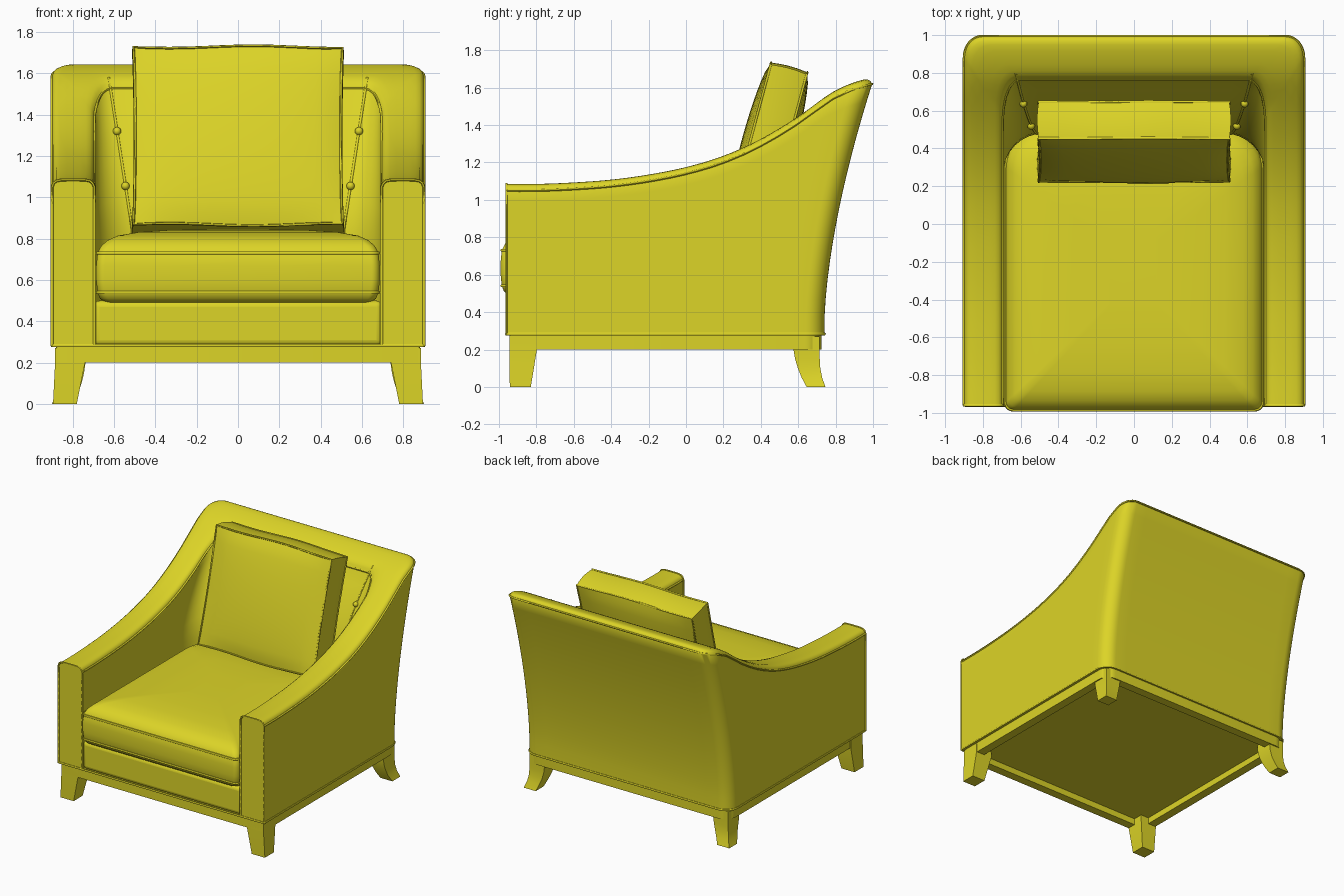
import bpy, bmesh, math
from mathutils import Vector, Matrix

if "Cube" in bpy.data.objects:
    bpy.data.objects.remove(bpy.data.objects["Cube"])

mat = bpy.data.materials.new("yellow_fabric")
mat.diffuse_color = (0.72, 0.66, 0.02, 1)
mat.use_nodes = True
mat.node_tree.nodes["Principled BSDF"].inputs["Base Color"].default_value = mat.diffuse_color


def finish(obj, angle=40, mirror=False):
    obj.data.materials.clear()
    obj.data.materials.append(mat)
    bpy.ops.object.select_all(action='DESELECT')
    obj.select_set(True)
    bpy.context.view_layer.objects.active = obj
    bpy.ops.object.shade_smooth_by_angle(angle=math.radians(angle))
    if mirror:
        m = obj.modifiers.new("mirror", 'MIRROR')
        m.use_clip = True
    return obj


def from_bmesh(name, bm, angle=40, mirror=False):
    bmesh.ops.recalc_face_normals(bm, faces=bm.faces)
    me = bpy.data.meshes.new(name)
    bm.to_mesh(me)
    bm.free()
    obj = bpy.data.objects.new(name, me)
    bpy.context.collection.objects.link(obj)
    return finish(obj, angle, mirror)


def loft(name, rings, cap_end=True, angle=40, mirror=False):
    """Skin closed rings of equal length; the first ring is always capped."""
    bm = bmesh.new()
    vs = [[bm.verts.new(p) for p in r] for r in rings]
    n = len(rings[0])
    for a, b in zip(vs, vs[1:]):
        for i in range(n):
            j = (i + 1) % n
            bm.faces.new((a[i], a[j], b[j], b[i]))
    bm.faces.new(vs[0])
    if cap_end:
        bm.faces.new(vs[-1])
    return from_bmesh(name, bm, angle, mirror)


def piping(name, pts, radius=0.007, closed=False, mirror=False):
    cu = bpy.data.curves.new(name, 'CURVE')
    cu.dimensions = '3D'
    cu.bevel_depth = radius
    cu.bevel_resolution = 1
    sp = cu.splines.new('POLY')
    sp.points.add(len(pts) - 1)
    for p, q in zip(sp.points, pts):
        p.co = (*q, 1)
    sp.use_cyclic_u = closed
    obj = bpy.data.objects.new(name, cu)
    bpy.context.collection.objects.link(obj)
    bpy.ops.object.select_all(action='DESELECT')
    obj.select_set(True)
    bpy.context.view_layer.objects.active = obj
    bpy.ops.object.convert(target='MESH')
    return finish(bpy.context.object, 60, mirror)


def outline(hx, y0, y1, rf, rb, z, seg=8):
    """Rectangle in plan with rounded front and back corners."""
    pts = []
    for cx, cy, r, a0 in ((hx - rb, y1 - rb, rb, 0), (rb - hx, y1 - rb, rb, 90),
                          (rf - hx, y0 + rf, rf, 180), (hx - rf, y0 + rf, rf, 270)):
        for i in range(seg + 1):
            a = math.radians(a0 + 90 * i / seg)
            pts.append(Vector((cx + r * math.cos(a), cy + r * math.sin(a), z)))
    return pts


# --- Arm and back shell: top height by depth, and the two leaning walls ---
TOP = [1.085, 1.085, 1.093, 1.108, 1.135, 1.175, 1.235, 1.325, 1.445, 1.585, 1.655]


def top(y):
    t = min(max((y + 1) / 0.2, 0), 9.9999)
    i = int(t)
    f = t - i
    a, b, c, d = (TOP[min(max(k, 0), 10)] for k in (i - 1, i, i + 1, i + 2))
    return b + f * (c - a + f * (2*a - 5*b + 4*c - d + f * (3*(b - c) + d - a))) / 2


N_ARM, N_ARC, N_BACK = 24, 8, 8
N = N_ARM + N_ARC + N_BACK


def plan(s, hx, yb, r):
    if s <= N_ARM:
        return hx, -0.96 + (yb - r + 0.96) * s / N_ARM
    if s <= N_ARM + N_ARC:
        a = math.pi / 2 * (s - N_ARM) / N_ARC
        return hx - r + r * math.cos(a), yb - r + r * math.sin(a)
    return (hx - r) * (N - s) / N_BACK, yb


def outer(s, z):
    x, y = plan(s, 0.9, 0.74, 0.1)
    w = min(max((y + 0.2) / 0.94, 0), 1)
    g = (max(z - 0.34, 0) / 1.31) ** 1.6
    return Vector((x, y + 0.265 * w * w * (3 - 2 * w) * g, z))


def inner(s, z):
    k = min(max((z - 0.85) / 0.75, 0), 1)
    x, y = plan(s, 0.695, 0.48 + 0.33 * k ** 1.5, 0.22 - 0.14 * k)
    return Vector((x, y, z))


def rim(wall, s, dip):
    z = 1.2
    for _ in range(25):
        z = 0.5 * z + 0.5 * (top(wall(s, z).y) - dip)
    return wall(s, z)


CROSS = [(0.04, 0.016), (0.1, 0.006), (0.2, 0.001), (0.35, 0), (0.5, 0),
         (0.65, 0), (0.8, 0.001), (0.9, 0.006), (0.96, 0.016)]
rings, rim_out, rim_in = [], [], []
for s in range(N + 1):
    o, n = rim(outer, s, 0.035), rim(inner, s, 0.035)
    ring = [outer(s, 0.28 + (o.z - 0.28) * i / 14) for i in range(15)]
    for f, dip in CROSS:
        p = o.lerp(n, f)
        ring.append(Vector((p.x, p.y, top(p.y) - dip)))
    ring += [inner(s, n.z + (0.28 - n.z) * i / 14) for i in range(15)]
    rings.append(ring)
    rim_out.append(o)
    rim_in.append(n)
loft("arm_and_back_shell", rings, cap_end=False, angle=50, mirror=True)
piping("outer_rim_piping", rim_out, mirror=True)
piping("inner_rim_piping", rim_in, mirror=True)
piping("arm_front_piping", rings[0], mirror=True)

# Seam and buttons in the inner back corners
seam_s = N_ARM + N_ARC * 0.89
piping("back_corner_seam", [inner(seam_s, 0.8 + 0.78 * i / 16) for i in range(17)],
       0.006, mirror=True)
for i, z in enumerate((1.055, 1.32)):
    for side in (-1, 1):
        p = inner(seam_s, z)
        bpy.ops.mesh.primitive_uv_sphere_add(segments=16, ring_count=10, radius=0.02,
                                             location=(side * p.x, p.y - 0.005, z))
        bpy.context.object.name = f"button_{i}_{'left' if side < 0 else 'right'}"
        finish(bpy.context.object)

# --- Front rail and seat deck ---
bpy.ops.mesh.primitive_cube_add(size=1, location=(0, -0.2, 0.39))
deck = bpy.context.object
deck.name = "seat_deck"
deck.dimensions = (1.4, 1.5, 0.22)
bpy.ops.object.transform_apply(location=False, rotation=False, scale=True)
bev = deck.modifiers.new("soft_edge", 'BEVEL')
bev.width, bev.segments = 0.03, 4
finish(deck)

# --- Base frame with recessed underside, welt above it ---
loft("base_frame", [outline(0.88, -0.945, 0.725, 0.01, 0.09, 0.285),
                    outline(0.88, -0.945, 0.725, 0.01, 0.09, 0.20),
                    outline(0.81, -0.875, 0.655, 0.01, 0.03, 0.20),
                    outline(0.81, -0.875, 0.655, 0.01, 0.03, 0.25)])
piping("base_welt", outline(0.9, -0.96, 0.74, 0.01, 0.1, 0.283), 0.008, closed=True)


# --- Legs: (z, x0, x1, y0, y1) sections ---
def leg(name, sections):
    loft(name, [[Vector(p) for p in ((a, c, z), (b, c, z), (b, d, z), (a, d, z))]
                for z, a, b, c, d in sections], angle=30, mirror=True)


leg("front_leg", [(0, .78, .895, -.942, -.83), (.2, .74, .885, -.945, -.797),
                  (.27, .74, .885, -.945, -.797)])
leg("back_leg", [(0, .795, .9, .645, .745), (.05, .775, .882, .618, .728),
                 (.1, .757, .873, .598, .718), (.15, .745, .87, .583, .715),
                 (.2, .738, .87, .575, .715), (.27, .738, .87, .575, .715)])

# --- Seat cushion: rounded outline, crowned top ---
SEAT = [(.10, .485), (.04, .492), (.012, .51), (0, .54), (-.006, .6), (-.006, .67),
        (0, .73), (.018, .765), (.05, .793), (.1, .815), (.2, .832), (.35, .842), (.55, .846)]


def seat_ring(inset, z):
    pts = outline(0.68, -0.985, 0.5, 0.04, 0.2, z)
    return [Vector((p.x * (1 - inset / 0.68), -0.24 + (p.y + 0.24) * (1 - inset / 0.74), z))
            for p in pts]


loft("seat_cushion", [seat_ring(*r) for r in SEAT], angle=60)
for z in (0.54, 0.73):
    piping("seat_piping", seat_ring(0, z), 0.008, closed=True)

# --- Loose back pillow: bulged block, leaning back ---
W, T, H = 0.505, 0.1, 0.445
tilt = Matrix.Translation((0, 0.435, 1.272)) @ Matrix.Rotation(math.radians(-15), 4, 'X')


def pillow_point(u, t, v):
    puff = 0.045 * ((1 - u * u) * (1 - v * v)) ** 0.6
    side = 0.008 * (1 - t * t)
    wob = 0.006 * math.sin(4 * u + 1) * v
    return tilt @ Vector((u * (W + side - 0.008 * (1 - v * v)), t * (T + puff),
                          v * (H + side) + wob))


bm = bmesh.new()
bmesh.ops.create_cube(bm, size=2)
bmesh.ops.subdivide_edges(bm, edges=bm.edges[:], cuts=15, use_grid_fill=True)
for v in bm.verts:
    v.co = pillow_point(*v.co)
from_bmesh("back_pillow", bm, 50)
for t in (-1, 1):
    loop = []
    for k in range(4):
        for i in range(12):
            a = -1 + i / 6
            u, v = ((a, -1), (1, a), (-a, 1), (-1, -a))[k]
            loop.append(pillow_point(u, t, v))
    piping("pillow_piping", loop, 0.007, closed=True)
